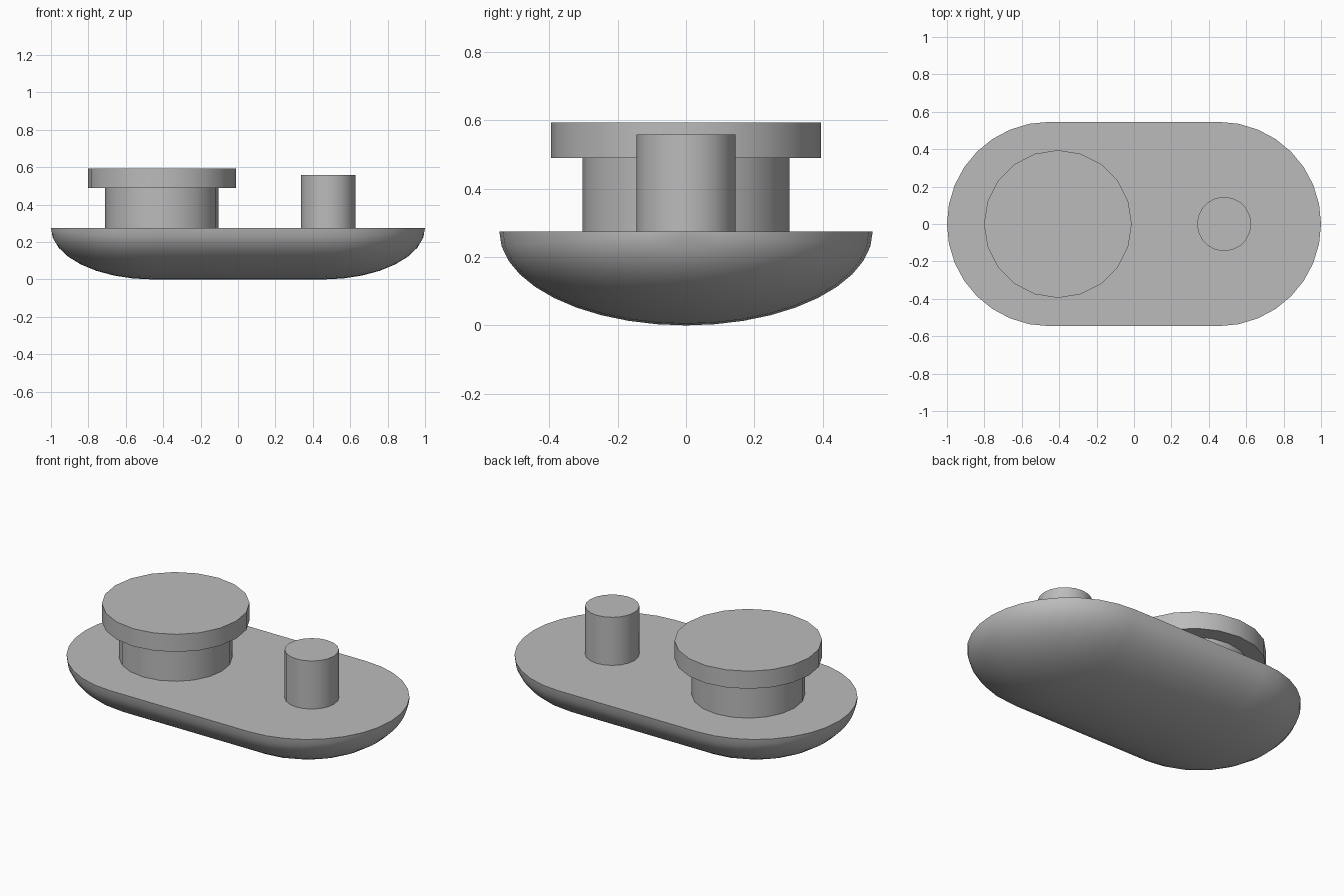
import bpy
import bmesh
from math import sin, cos, pi, radians

cube = bpy.data.objects.get("Cube")
if cube:
    bpy.data.objects.remove(cube, do_unlink=True)

# Single plain grey material
grey = bpy.data.materials.new("plain grey")
grey.use_nodes = True
colour = (0.5, 0.5, 0.5, 1)
grey.diffuse_color = colour
grey.node_tree.nodes["Principled BSDF"].inputs["Base Color"].default_value = colour

HALF_WIDTH = 0.546
DECK_Z = 0.274
END_X = 1 - HALF_WIDTH


def finish(obj):
    """Assign the material and smooth the rounded faces."""
    obj.data.materials.append(grey)
    bpy.ops.object.select_all(action="DESELECT")
    obj.select_set(True)
    bpy.context.view_layer.objects.active = obj
    bpy.ops.object.shade_smooth_by_angle(angle=radians(35))


def hull(name, steps=8, sides=20):
    """Straight half-elliptic trough with a quarter-ellipsoid at each end."""
    bm = bmesh.new()
    angles = [pi / 2 * i / steps for i in range(steps + 1)]
    stations = [(-END_X - HALF_WIDTH * sin(a), cos(a)) for a in reversed(angles)]
    stations += [(END_X + HALF_WIDTH * sin(a), cos(a)) for a in angles]
    rings = []
    for x, s in stations:
        rings.append([bm.verts.new((x, -s * HALF_WIDTH * cos(pi * j / sides),
                                    DECK_Z * (1 - s * sin(pi * j / sides))))
                      for j in range(sides + 1)])
    for a, b in zip(rings, rings[1:]):
        for j in range(sides):
            bm.faces.new((a[j], a[j + 1], b[j + 1], b[j]))
    # Close the flat deck, then weld the two end points
    bm.faces.new([r[0] for r in rings] + [r[-1] for r in reversed(rings)])
    bmesh.ops.remove_doubles(bm, verts=bm.verts, dist=0.0001)
    bmesh.ops.recalc_face_normals(bm, faces=bm.faces)
    mesh = bpy.data.meshes.new(name)
    bm.to_mesh(mesh)
    bm.free()
    obj = bpy.data.objects.new(name, mesh)
    bpy.context.collection.objects.link(obj)
    finish(obj)


def cylinder(name, x, radius, bottom, top):
    bpy.ops.mesh.primitive_cylinder_add(
        vertices=20, radius=radius, depth=top - bottom,
        location=(x, 0, (bottom + top) / 2))
    obj = bpy.context.object
    obj.name = name
    finish(obj)


hull("hull")
cylinder("wide_stem", -0.407, 0.303, DECK_Z, 0.49)
cylinder("wide_cap", -0.407, 0.395, 0.49, 0.594)
cylinder("small_post", 0.482, 0.145, DECK_Z, 0.558)
